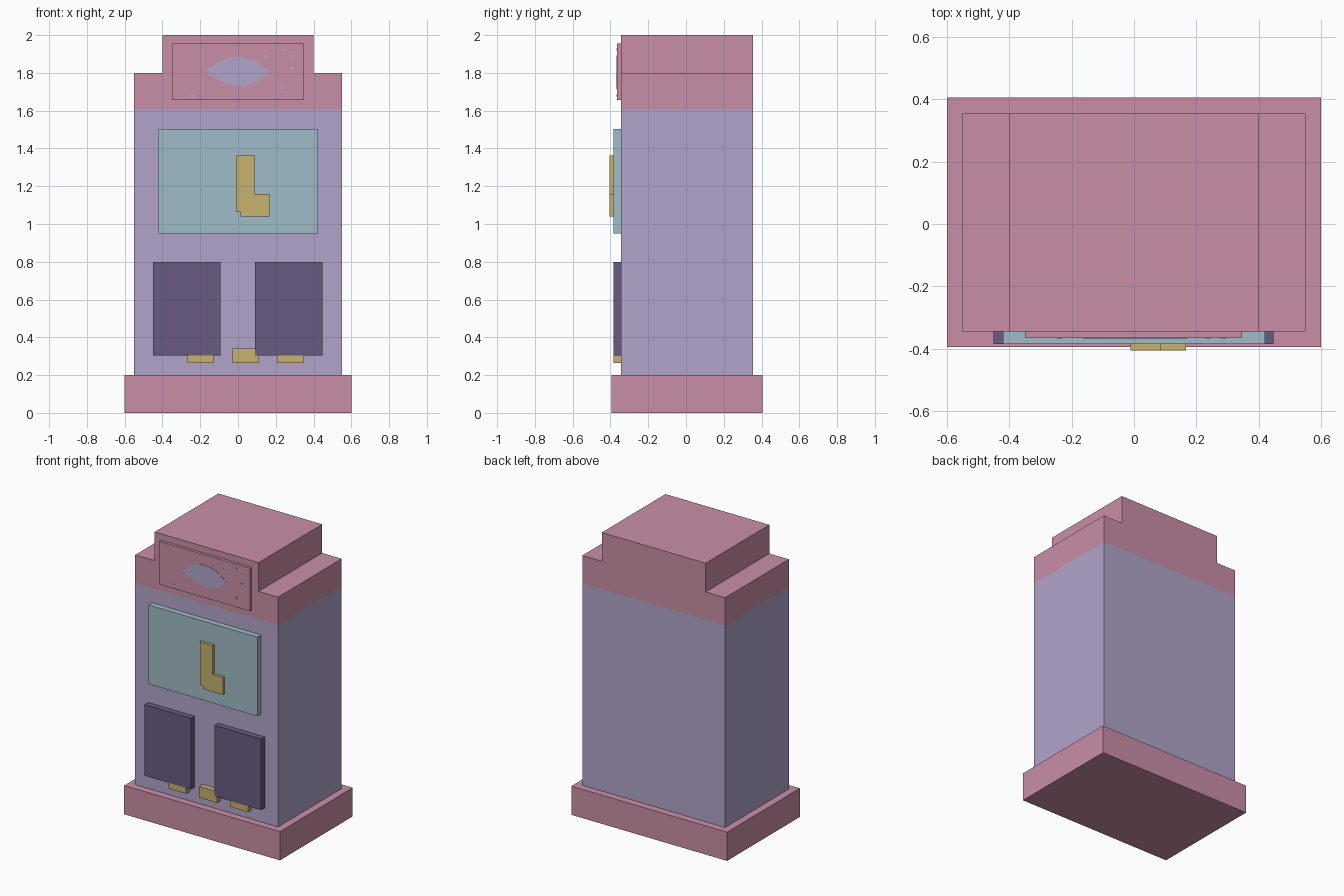
import bpy, bmesh

old = bpy.data.objects.get("Cube")
if old:
    bpy.data.objects.remove(old, do_unlink=True)


def material(name, r, g, b):
    lin = [((c / 255 + 0.055) / 1.055) ** 2.4 for c in (r, g, b)] + [1.0]
    m = bpy.data.materials.new(name)
    m.use_nodes = True
    m.diffuse_color = lin
    bsdf = m.node_tree.nodes["Principled BSDF"]
    bsdf.inputs["Base Color"].default_value = lin
    bsdf.inputs["Roughness"].default_value = 0.8
    return m


PINK = material("pink", 201, 143, 167)
LAVENDER = material("lavender", 177, 165, 201)
TEAL = material("pale_teal", 160, 187, 199)
DARK = material("dark_purple", 104, 92, 128)
GOLD = material("gold", 200, 178, 110)


def extrude(name, outline, y0, y1, *mats, split=None):
    """Solid from an x-z outline between y0 (front) and y1 (back)."""
    bm = bmesh.new()
    face = bm.faces.new([bm.verts.new((x, y0, z)) for x, z in outline])
    out = bmesh.ops.extrude_face_region(bm, geom=[face])
    verts = [g for g in out["geom"] if isinstance(g, bmesh.types.BMVert)]
    bmesh.ops.translate(bm, verts=verts, vec=(0, y1 - y0, 0))
    if split is not None:
        # Cut at a height; faces above take the second material
        bmesh.ops.bisect_plane(bm, geom=bm.verts[:] + bm.edges[:] + bm.faces[:],
                               plane_co=(0, 0, split), plane_no=(0, 0, 1))
        for f in bm.faces:
            f.material_index = int(f.calc_center_median().z > split)
    bmesh.ops.recalc_face_normals(bm, faces=bm.faces[:])
    me = bpy.data.meshes.new(name)
    bm.to_mesh(me)
    bm.free()
    for m in mats:
        me.materials.append(m)
    ob = bpy.data.objects.new(name, me)
    bpy.context.collection.objects.link(ob)
    return ob


def rect(x0, x1, z0, z1):
    return [(x0, z0), (x1, z0), (x1, z1), (x0, z1)]


FRONT, BACK = -0.345, 0.355

# Plinth and stepped cabinet with a pink upper band
extrude("base", rect(-0.6, 0.6, 0, 0.2), -0.395, 0.405, PINK)
extrude("cabinet", [(-0.55, 0.2), (0.55, 0.2), (0.55, 1.8), (0.4, 1.8),
                    (0.4, 2.0), (-0.4, 2.0), (-0.4, 1.8), (-0.55, 1.8)],
        FRONT, BACK, LAVENDER, PINK, split=1.606)

# Header sign with a painted emblem and specks
extrude("header_sign", rect(-0.35, 0.347, 1.656, 1.955), -0.365, FRONT, PINK)
extrude("sign_emblem", [(-0.165, 1.815), (-0.085, 1.87), (-0.03, 1.882), (0.03, 1.882),
                        (0.09, 1.865), (0.17, 1.807), (0.125, 1.77), (0.04, 1.728),
                        (-0.03, 1.733), (-0.115, 1.77), (-0.16, 1.79)],
        -0.367, -0.365, LAVENDER)
specks = [(0.148, 1.887), (0.238, 1.924), (0.286, 1.887),
          (0.286, 1.823), (-0.238, 1.68), (0.238, 1.722)]
for i, (x, z) in enumerate(specks):
    extrude(f"sign_speck_{i + 1}", rect(x - 0.009, x + 0.009, z - 0.006, z + 0.006),
            -0.367, -0.365, LAVENDER if i == 5 else TEAL)

# Display panel with the raised angled plate
extrude("display_panel", rect(-0.42, 0.42, 0.951, 1.502), -0.385, FRONT, TEAL)
extrude("angled_plate", [(0.013, 1.041), (0.167, 1.041), (0.167, 1.16), (0.087, 1.16),
                         (0.087, 1.362), (-0.011, 1.362), (-0.011, 1.063), (0.013, 1.063)],
        -0.405, -0.385, GOLD)

# Lower doors
extrude("right_door", rect(-0.45, -0.093, 0.305, 0.8), -0.385, FRONT, DARK)
extrude("left_door", rect(0.09, 0.448, 0.305, 0.8), -0.385, FRONT, DARK)

# Gold blocks along the bottom of the doors
for name, x in (("right", -0.199), ("middle", 0.039), ("left", 0.278)):
    extrude(f"{name}_block", rect(x - 0.069, x + 0.069, 0.264, 0.342),
            -0.3845, FRONT, GOLD)
